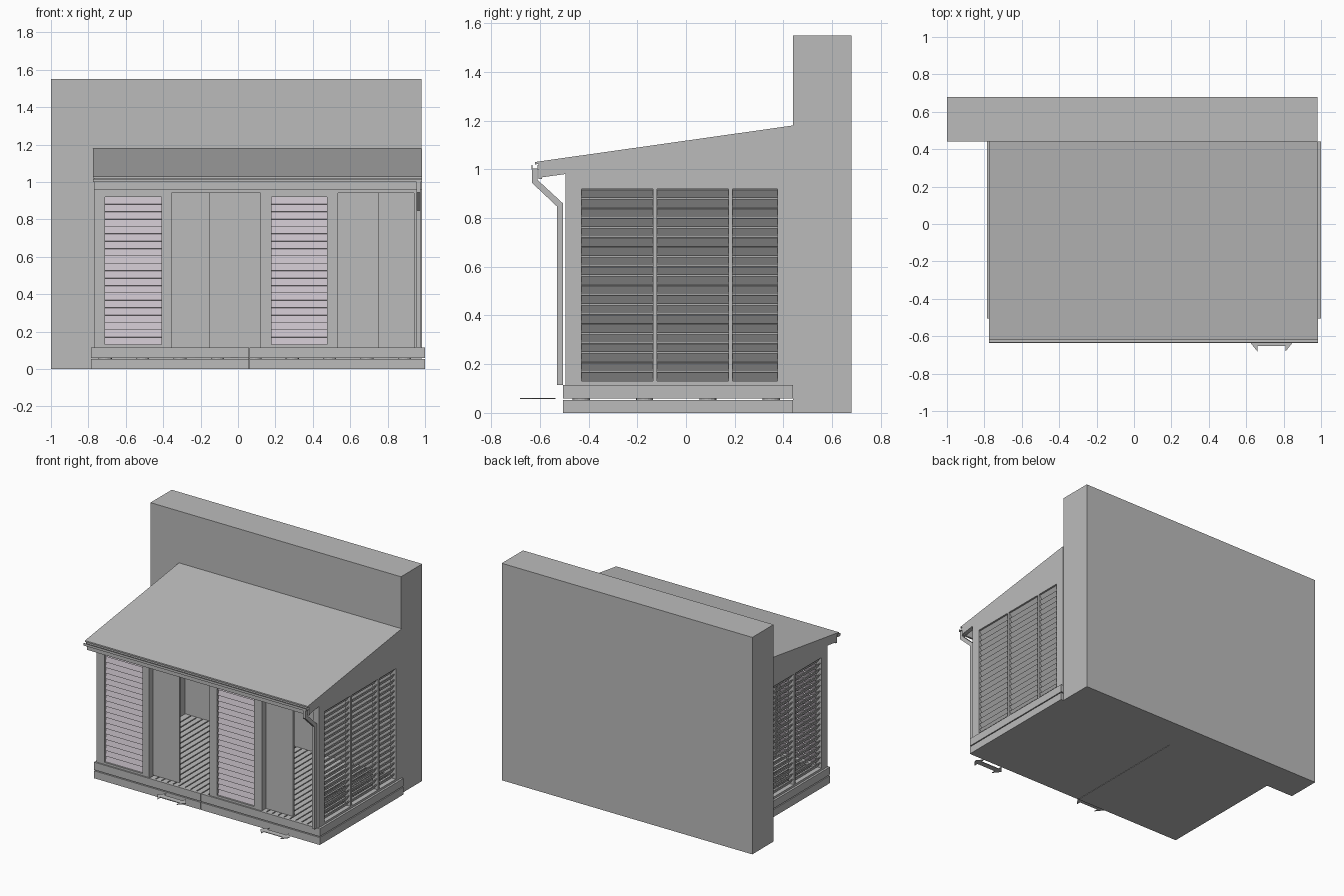
import bpy, bmesh, math
from mathutils import Matrix

cube = bpy.data.objects.get("Cube")
if cube:
    bpy.data.objects.remove(cube, do_unlink=True)


def make_material(name, rgb):
    mat = bpy.data.materials.new(name)
    mat.use_nodes = True
    mat.diffuse_color = (*rgb, 1)
    mat.node_tree.nodes["Principled BSDF"].inputs["Base Color"].default_value = (*rgb, 1)
    return mat


GREY = make_material("plain grey", (0.5, 0.5, 0.5))
LILAC = make_material("pale lilac grey", (0.57, 0.52, 0.57))


def finish(name, bm, mat=GREY):
    bmesh.ops.recalc_face_normals(bm, faces=bm.faces)
    mesh = bpy.data.meshes.new(name)
    bm.to_mesh(mesh)
    bm.free()
    mesh.materials.append(mat)
    obj = bpy.data.objects.new(name, mesh)
    bpy.context.collection.objects.link(obj)
    return obj


def add_box(bm, x, y, z, tilt=None):
    """Box between (low, high) pairs, optionally tilted about an axis."""
    size = [hi - lo for lo, hi in (x, y, z)]
    centre = [(hi + lo) / 2 for lo, hi in (x, y, z)]
    m = Matrix.Translation(centre)
    if tilt:
        m = m @ Matrix.Rotation(tilt[0], 4, tilt[1])
    bmesh.ops.create_cube(bm, size=1, matrix=m @ Matrix.Diagonal((*size, 1)))


def boxes(name, specs, mat=GREY):
    bm = bmesh.new()
    for spec in specs:
        add_box(bm, *spec)
    return finish(name, bm, mat)


def add_prism(bm, points, offset):
    face = bm.faces.new([bm.verts.new(p) for p in points])
    new = bmesh.ops.extrude_face_region(bm, geom=[face])["geom"]
    verts = [v for v in new if isinstance(v, bmesh.types.BMVert)]
    bmesh.ops.translate(bm, verts=verts, vec=offset)


def side_prisms(name, profile, spans):
    """Extrude a (y, z) profile along x for every span."""
    bm = bmesh.new()
    for x0, x1 in spans:
        add_prism(bm, [(x0, y, z) for y, z in profile], (x1 - x0, 0, 0))
    return finish(name, bm)


FRONT, BACK = -0.495, 0.44
LEFT_WALL, RIGHT_WALL = (-0.77, -0.725), (0.94, 0.985)
FLOOR, SILL, HEAD = 0.115, 0.13, 0.92
EAVE = -0.62
ROWS = 20
PITCH = (HEAD - SILL) / ROWS


def roof_z(y, drop=0.0):
    return 1.03 + (y - EAVE) * 0.1415 - drop


# House wall behind the lean-to
boxes("house_wall", [((-1, 0.98), (BACK, 0.68), (0, 1.55))])

# Plinth and deck, each in two lengths with a narrow seam
halves = [(-0.785, 0.058), (0.061, 1.0)]
boxes("plinth", [(h, (-0.505, BACK), (0, 0.053)) for h in halves])
boxes("deck_frame", [(h, (-0.49, BACK), (0.06, 0.106)) for h in halves])
boxes("deck_front_rim", [(h, (-0.505, -0.488), (0.06, FLOOR)) for h in halves])
boxes("deck_side_rims", [(x, (-0.505, BACK), (0.06, FLOOR))
                         for x in ((-0.785, -0.72), (0.94, 1.0))])
boards = 36
step = 1.66 / boards
boxes("deck_boards", [((-0.72 + i * step, -0.72 + (i + 0.84) * step),
                       (-0.488, BACK), (0.106, FLOOR)) for i in range(boards)])

# Round pads in the shadow gap
bm = bmesh.new()
for i in range(9):
    for j in range(4):
        bmesh.ops.create_cone(
            bm, cap_ends=True, segments=16, radius1=0.035, radius2=0.035, depth=0.007,
            matrix=Matrix.Translation((-0.71 + i * 0.2, -0.43 + j * 0.26, 0.0565)))
finish("support_pads", bm)

# Side walls: posts, sills and a sloping upper panel
post_spans = [(FRONT, -0.43), (-0.135, -0.12), (0.175, 0.19), (0.375, BACK)]
bays = [(-0.43, -0.135), (-0.12, 0.175), (0.19, 0.375)]
sides = [LEFT_WALL, RIGHT_WALL]
boxes("side_posts", [(x, y, (FLOOR, HEAD)) for x in sides for y in post_spans])
boxes("side_sills", [(x, (FRONT, BACK), (FLOOR, SILL)) for x in sides])
side_prisms("side_upper_panels",
            [(FRONT, HEAD), (BACK, HEAD), (BACK, roof_z(BACK, 0.01)),
             (FRONT, roof_z(FRONT, 0.01))], sides)

# Side slats lean outward at the top
slats = []
for x, sign in ((-0.7475, -1), (0.9625, 1)):
    for y in bays:
        for i in range(ROWS):
            z = SILL + (i + 0.5) * PITCH
            slats.append(((x - 0.003, x + 0.003), y, (z - 0.021, z + 0.021),
                          (sign * math.radians(35), 'Y')))
boxes("side_slats", slats)

# Front posts, header and louvre frames
front_depth = (FRONT, -0.45)
boxes("front_posts", [(x, front_depth, (FLOOR, 0.945)) for x in
                      ((-0.77, -0.71), (-0.41, -0.355), (0.12, 0.18),
                       (0.475, 0.535), (0.945, 0.985))])
boxes("front_header", [((-0.77, 0.985), front_depth, (0.94, 1.035))])
louvre_bays = [(-0.71, -0.41), (0.18, 0.475)]
boxes("front_louvre_rails", [(x, front_depth, z) for x in louvre_bays
                             for z in ((FLOOR, SILL), (HEAD, 0.94))])
boxes("front_slats", [(x, (-0.478, -0.472),
                       (SILL + i * PITCH - 0.001, SILL + (i + 1) * PITCH + 0.001),
                       (math.radians(-18), 'X'))
                      for x in louvre_bays for i in range(ROWS)], LILAC)

# Sliding panels set behind the posts
boxes("sliding_panels", [(x, (-0.448, -0.433), (FLOOR, 0.95))
                         for x in ((-0.40, -0.15), (0.49, 0.75))])

# Roof sheet, rafters and eave board
side_prisms("roof_sheet",
            [(EAVE, roof_z(EAVE)), (BACK, roof_z(BACK)),
             (BACK, roof_z(BACK, 0.01)), (EAVE, roof_z(EAVE, 0.01))], [(-0.775, 0.985)])
rafter_x = [-0.77 + i * 0.1725 for i in range(11)]
side_prisms("rafters",
            [(-0.6, roof_z(-0.6, 0.01)), (BACK, roof_z(BACK, 0.01)),
             (BACK, roof_z(BACK, 0.067)), (-0.6, roof_z(-0.6, 0.067))],
            [(x, x + 0.03) for x in rafter_x])
boxes("eave_board", [((-0.77, 0.985), (-0.606, -0.592), (0.96, 1.021))])

# Open gutter and bent downpipe
side_prisms("gutter",
            [(-0.635, 1.017), (-0.635, 1.0), (-0.606, 1.0), (-0.606, 1.017),
             (-0.61, 1.017), (-0.61, 1.004), (-0.631, 1.004), (-0.631, 1.017)],
            [(-0.775, 0.983)])
side_prisms("downpipe",
            [(-0.633, 1.002), (-0.633, 0.945), (-0.53, 0.848), (-0.53, FLOOR),
             (-0.505, FLOOR), (-0.505, 0.86), (-0.61, 0.957), (-0.61, 1.002)],
            [(0.955, 0.977)])

# Flat double-headed arrows showing the sliding direction
quarter = [(0.115, 0), (0.075, 0.05), (0.075, 0.02)]
outline = (quarter + [(-x, y) for x, y in reversed(quarter)]
           + [(-x, -y) for x, y in quarter[1:]]
           + [(x, -y) for x, y in reversed(quarter[1:])])
bm = bmesh.new()
for cx, cy in ((-0.115, -0.585), (0.735, -0.632)):
    add_prism(bm, [(cx + x, cy + y, 0.058) for x, y in outline], (0, 0, 0.004))
finish("sliding_arrows", bm)
